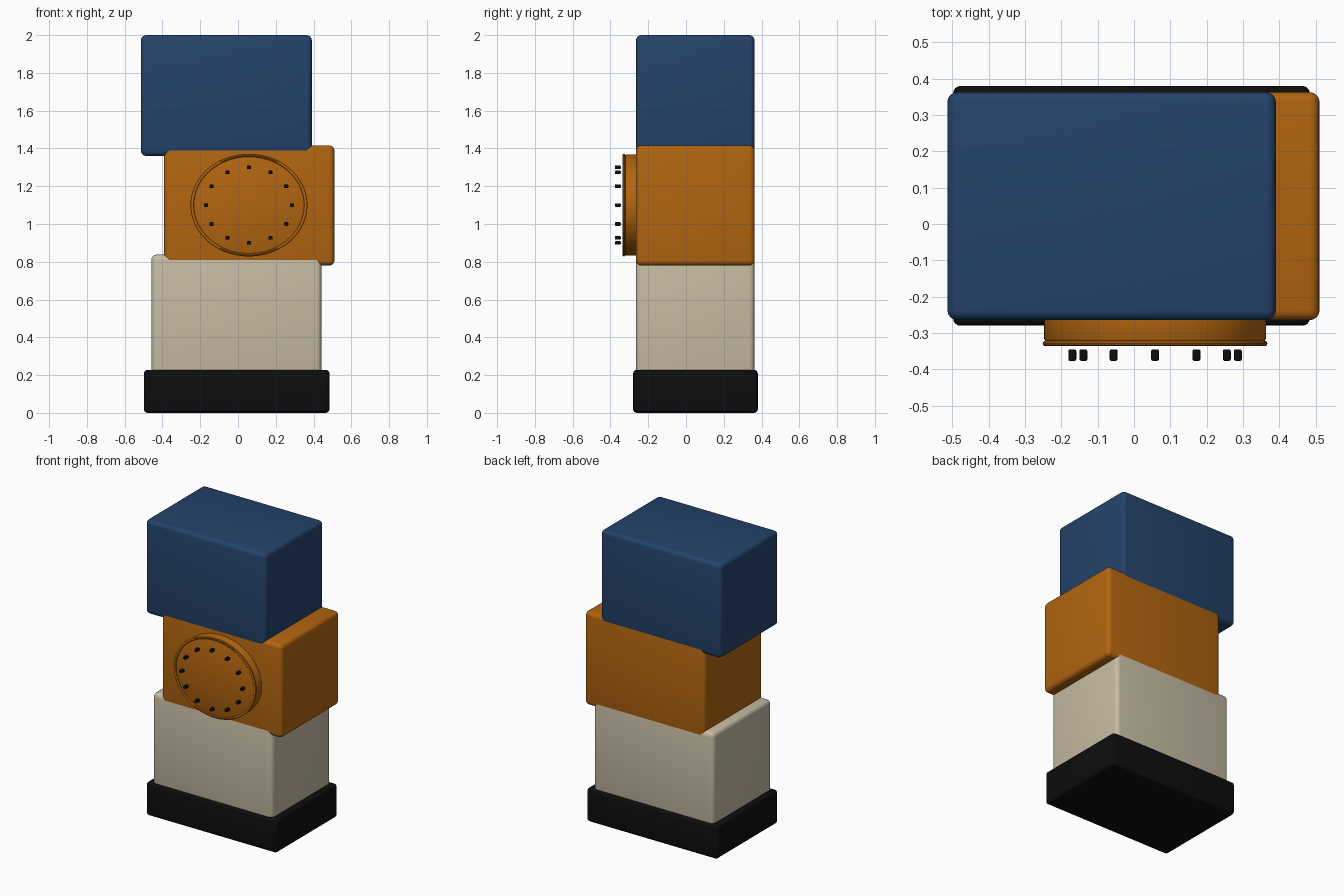
import bpy, bmesh, math
from mathutils import Matrix, Vector

old = bpy.data.objects.get("Cube")
if old:
    bpy.data.objects.remove(old, do_unlink=True)


def material(name, rgb):
    m = bpy.data.materials.new(name)
    m.use_nodes = True
    m.diffuse_color = (*rgb, 1)
    bsdf = next(n for n in m.node_tree.nodes if n.type == 'BSDF_PRINCIPLED')
    bsdf.inputs["Base Color"].default_value = (*rgb, 1)
    bsdf.inputs["Roughness"].default_value = 0.6
    return m


BLUE = material("navy blue", (0.017, 0.056, 0.145))
ORANGE = material("burnt orange", (0.445, 0.130, 0.005))
CREAM = material("cream", (0.57, 0.50, 0.365))
BLACK = material("black", (0.004, 0.004, 0.004))


def finish(name, bm, mat):
    me = bpy.data.meshes.new(name)
    bmesh.ops.recalc_face_normals(bm, faces=bm.faces)
    bm.to_mesh(me)
    bm.free()
    ob = bpy.data.objects.new(name, me)
    bpy.context.collection.objects.link(ob)
    me.materials.append(mat)
    bpy.ops.object.select_all(action='DESELECT')
    ob.select_set(True)
    bpy.context.view_layer.objects.active = ob
    bpy.ops.object.shade_smooth_by_angle(angle=math.radians(35))
    return ob


def rounded_box(name, lo, hi, bevel, mat, segments=4):
    lo, hi = Vector(lo), Vector(hi)
    bm = bmesh.new()
    bmesh.ops.create_cube(bm, size=1, matrix=Matrix.Translation((lo + hi) / 2)
                          @ Matrix.Diagonal((*(hi - lo), 1)))
    bmesh.ops.bevel(bm, geom=bm.edges[:], offset=bevel, segments=segments,
                    profile=0.5, affect='EDGES')
    return finish(name, bm, mat)


# Stacked blocks on a dark plinth
FRONT, BACK = -0.265, 0.363
rounded_box("base_plinth", (-0.498, -0.28, 0), (0.484, 0.38, 0.228), 0.02, BLACK)
rounded_box("lower_block", (-0.459, FRONT, 0.20), (0.443, BACK, 0.838), 0.028, CREAM)
rounded_box("middle_block", (-0.392, FRONT, 0.78), (0.511, BACK, 1.416), 0.028, ORANGE)
rounded_box("upper_block", (-0.514, FRONT, 1.36), (0.391, BACK, 2.0), 0.028, BLUE)

# Oval dial: profile (radius, y) spun round the dial axis, then widened in x
CX, CZ, WIDE = 0.058, 1.10, 1.14


def oval(name, profile, closed, mat, steps=96):
    bm = bmesh.new()
    rings = [[bm.verts.new((CX + WIDE * r * math.cos(a), y, CZ + r * math.sin(a)))
              for a in (2 * math.pi * i / steps for i in range(steps))]
             for r, y in profile]
    pairs = list(zip(rings, rings[1:]))
    if closed:
        pairs.append((rings[-1], rings[0]))
    else:
        bm.faces.new(rings[0])
        bm.faces.new(rings[-1])
    for a, b in pairs:
        for i in range(steps):
            j = (i + 1) % steps
            bm.faces.new((a[i], a[j], b[j], b[i]))
    return finish(name, bm, mat)


oval("dial_disc", [(0.268, -0.25), (0.268, -0.316), (0.265, -0.322),
                   (0.260, -0.327), (0.255, -0.329)], False, ORANGE)
tube = [2 * math.pi * k / 10 for k in range(10)]
oval("dial_rim", [(0.2635 + 0.008 * math.cos(t), -0.329 + 0.008 * math.sin(t))
                  for t in tube], True, ORANGE)

# Twelve hour pegs standing clear of the dial
for i in range(12):
    a = math.pi * i / 6
    x, z = CX + WIDE * 0.2 * math.cos(a), CZ + 0.2 * math.sin(a)
    rounded_box(f"hour_peg_{i + 1}", (x - 0.011, -0.377, z - 0.0095),
                (x + 0.011, -0.345, z + 0.0095), 0.005, BLACK, 2)
